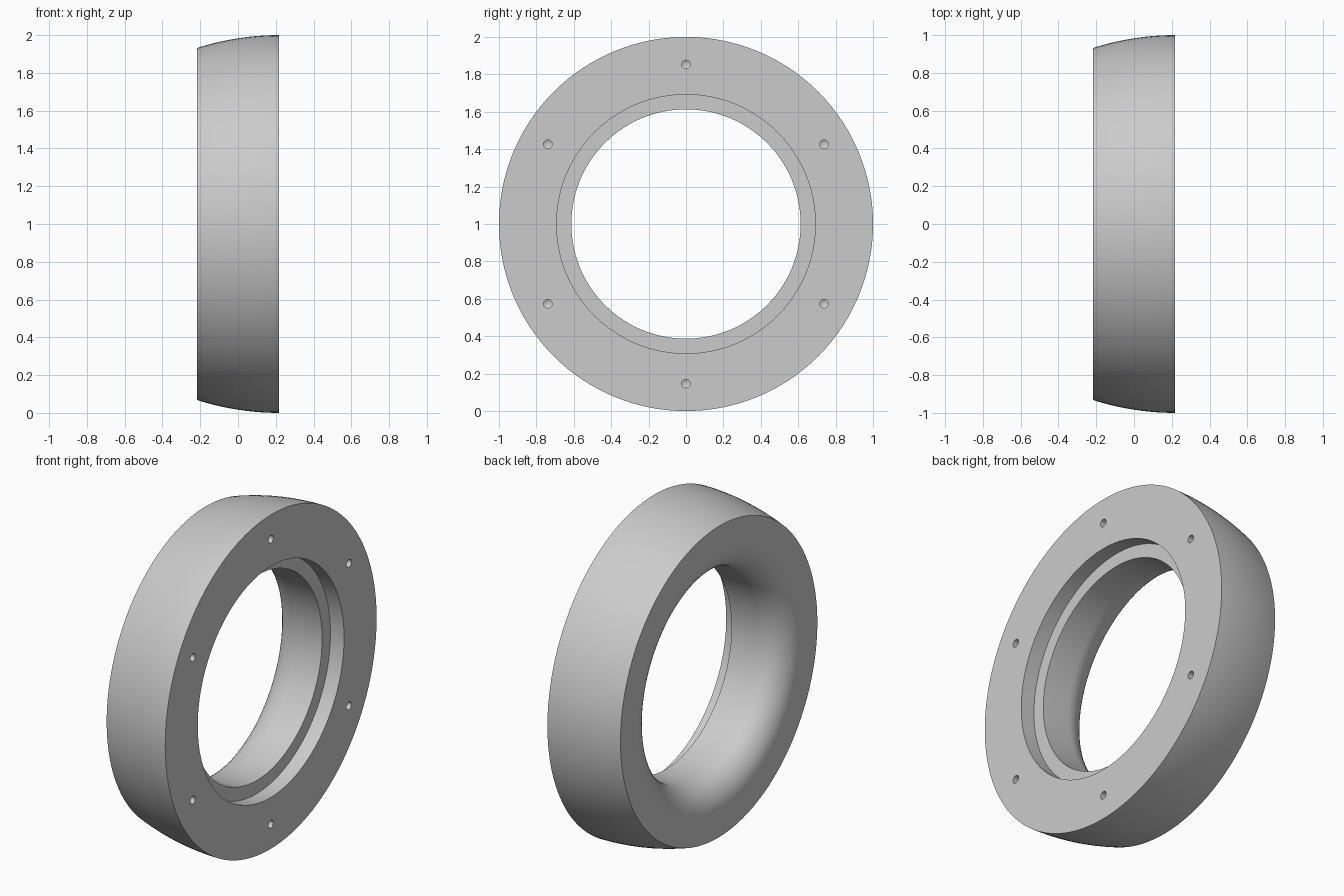
import bpy
import bmesh
from math import pi, sin, cos, sqrt, radians
from mathutils import Matrix, Vector

cube = bpy.data.objects.get("Cube")
if cube:
    bpy.data.objects.remove(cube)

HALF = 0.218        # half the ring thickness along x
BORE, RECESS = 0.613, 0.692
FILLET = 0.17       # rounded lip of the bore
CROWN = 1.42        # radius of the curved rim
CENTRE = Vector((0, 0, 1))
STEPS = 128

grey = bpy.data.materials.new("grey metal")
grey.use_nodes = True
colour = (0.6, 0.6, 0.6, 1)
grey.diffuse_color = colour
grey.node_tree.nodes["Principled BSDF"].inputs["Base Color"].default_value = colour


def lathe(name, profile, centre, steps, closed):
    """Turn an (x, radius) profile around the x axis through centre."""
    bm = bmesh.new()
    verts = [bm.verts.new(centre + Vector((x, 0, r))) for x, r in profile]
    edges = [bm.edges.new(pair) for pair in zip(verts, verts[1:])]
    if closed:
        edges.append(bm.edges.new((verts[-1], verts[0])))
    bmesh.ops.spin(bm, geom=verts + edges, cent=centre, axis=(1, 0, 0),
                   angle=2 * pi, steps=steps, use_duplicate=False)
    bmesh.ops.remove_doubles(bm, verts=bm.verts, dist=1e-5)
    bmesh.ops.recalc_face_normals(bm, faces=bm.faces)
    mesh = bpy.data.meshes.new(name)
    bm.to_mesh(mesh)
    bm.free()
    mesh.materials.append(grey)
    obj = bpy.data.objects.new(name, mesh)
    bpy.context.collection.objects.link(obj)
    return obj


# Ring section: stepped recess, bore, rounded lip, crowned rim
profile = [(HALF, RECESS), (HALF - 0.09, RECESS), (HALF - 0.09, BORE)]
for i in range(13):
    a = i / 12 * pi / 2
    profile.append((-HALF + FILLET * (1 - sin(a)), BORE + FILLET * (1 - cos(a))))
for i in range(13):
    x = -HALF + 2 * HALF * i / 12
    profile.append((x, 1 - CROWN + sqrt(CROWN ** 2 - (HALF - x) ** 2)))
ring = lathe("ring_body", profile, CENTRE, STEPS, True)

# Six blind drilled holes with conical bottoms
drill = [(0.05, 0), (0.05, 0.023), (-0.12, 0.023), (-0.133, 0)]
bpy.context.view_layer.objects.active = ring
for i in range(6):
    spoke = Matrix.Rotation(i * pi / 3, 3, 'X') @ Vector((HALF, 0, 0.853))
    cutter = lathe("hole_cutter", drill, CENTRE + spoke, 20, False)
    cutter.hide_render = True
    cut = ring.modifiers.new("drilled hole", 'BOOLEAN')
    cut.operation = 'DIFFERENCE'
    cut.solver = 'EXACT'
    cut.object = cutter
    bpy.ops.object.modifier_apply(modifier=cut.name)
    bpy.data.objects.remove(cutter)

# Smooth turned surfaces, crisp machined edges
bpy.ops.object.select_all(action='DESELECT')
ring.select_set(True)
bpy.ops.object.shade_smooth_by_angle(angle=radians(25))
